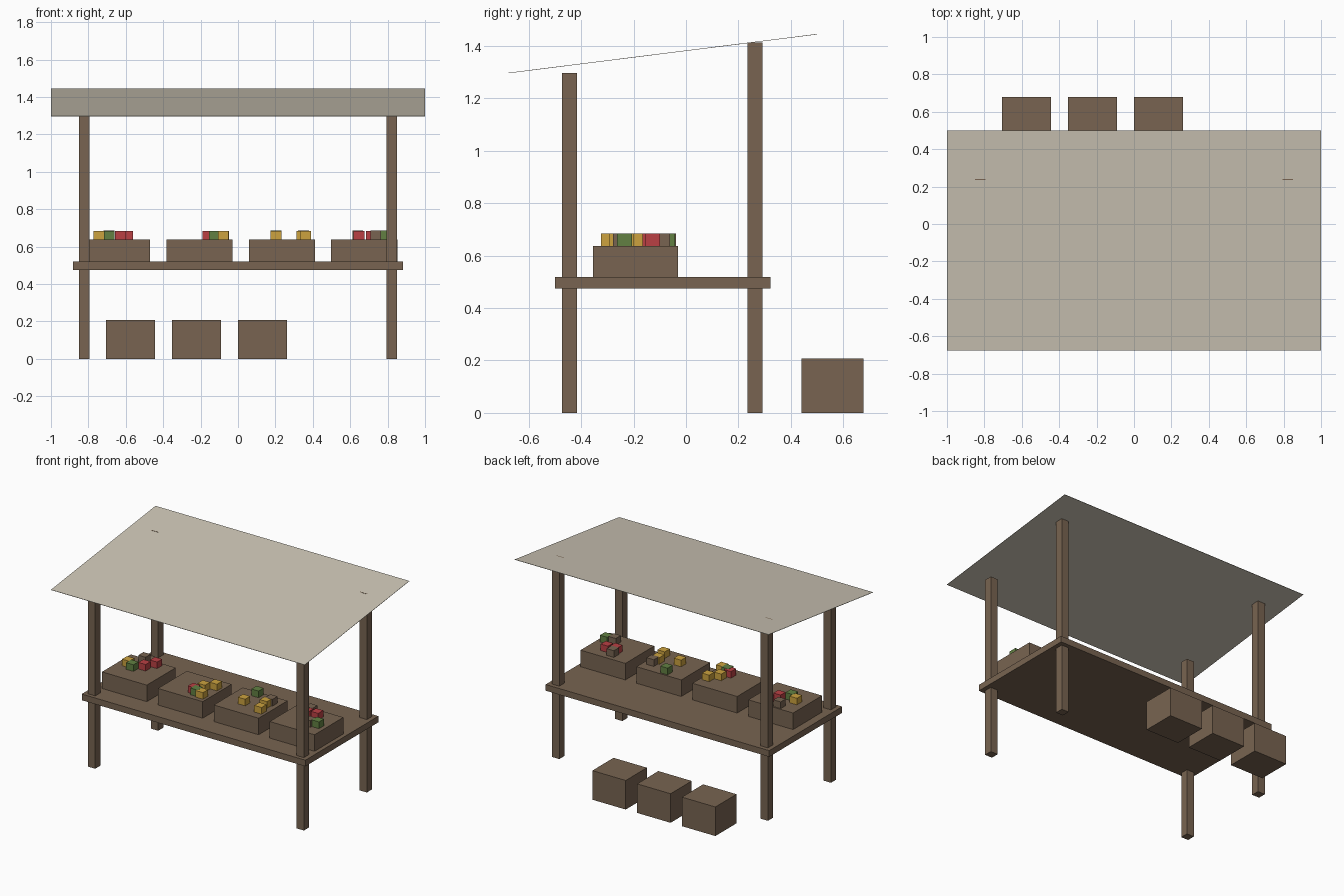
import bpy, bmesh
from mathutils import Matrix, Vector

if "Cube" in bpy.data.objects:
    bpy.data.objects.remove(bpy.data.objects["Cube"])


def material(name, rgb):
    """Flat colour given as 0-255 sRGB, stored linear."""
    m = bpy.data.materials.new(name)
    lin = [(c / 255 / 12.92) if c < 11 else ((c / 255 + 0.055) / 1.055) ** 2.4 for c in rgb]
    m.diffuse_color = (*lin, 1)
    m.use_nodes = True
    m.node_tree.nodes["Principled BSDF"].inputs["Base Color"].default_value = m.diffuse_color
    return m


WOOD = material("brown_wood", (120, 100, 81))
CANVAS = material("beige_canvas", (205, 198, 182))
RED = material("red_produce", (186, 64, 68))
YELLOW = material("yellow_produce", (204, 162, 62))
GREEN = material("green_produce", (98, 128, 66))


def box(name, lo, hi, mat):
    """Axis-aligned box between two corners."""
    lo, hi = Vector(lo), Vector(hi)
    bm = bmesh.new()
    size = hi - lo
    bmesh.ops.create_cube(bm, size=1, matrix=Matrix.Diagonal((*size, 1)))
    mesh = bpy.data.meshes.new(name)
    bm.to_mesh(mesh)
    bm.free()
    mesh.materials.append(mat)
    ob = bpy.data.objects.new(name, mesh)
    ob.location = (lo + hi) / 2
    bpy.context.collection.objects.link(ob)
    return ob


# Posts: short pair in front, tall pair behind
P = 0.0285
for side, sx in (("left", -1), ("right", 1)):
    for end, y, h in (("front", -0.445, 1.297), ("back", 0.264, 1.413)):
        x = sx * 0.822
        box(f"{end}_{side}_post", (x - P, y - P, 0), (x + P, y + P, h), WOOD)

# Counter
box("counter", (-0.881, -0.5, 0.475), (0.881, 0.322, 0.519), WOOD)

# Sloped canvas roof: a thin plate sheared upward to the back
roof = box("canvas_roof", (-1, -0.677, -0.002), (1, 0.5, 0), CANVAS)
roof.location = (0, 0, 0)
for v in roof.data.vertices:
    v.co.y -= 0.0885
    v.co.z += 1.2965 + (v.co.y + 0.677) * 0.1257

# Display crates on the counter
for i in range(4):
    x = -0.823 + 0.4405 * i
    box(f"display_crate_{i + 1}", (x, -0.355, 0.519), (x + 0.353, -0.03, 0.637), WOOD)

# Storage crates on the ground behind
for i in range(3):
    x = -0.706 + 0.353 * i
    box(f"storage_crate_{i + 1}", (x, 0.44, 0), (x + 0.263, 0.678, 0.207), WOOD)

# Produce cubes, partly sunk in the display crates
PRODUCE = {
    "red_produce": (RED, [(-0.628, -0.155), (-0.589, -0.082), (-0.161, -0.265),
                          (0.713, -0.128), (0.647, -0.138)]),
    "yellow_produce": (YELLOW, [(-0.743, -0.175), (-0.078, -0.295), (-0.077, -0.139),
                                (-0.132, -0.196), (0.203, -0.222), (0.362, -0.265),
                                (0.340, -0.172)]),
    "green_produce": (GREEN, [(-0.689, -0.205), (-0.127, -0.285), (0.203, -0.071),
                              (0.793, -0.234)]),
    "brown_produce": (WOOD, [(-0.69, -0.067), (0.35, -0.125), (0.64, -0.09),
                             (0.737, -0.25)]),
}
R = 0.0285
lift = 0.0
for name, (mat, spots) in PRODUCE.items():
    for i, (x, y) in enumerate(spots):
        lift += 0.0001  # avoids coincident top faces where cubes overlap
        box(f"{name}_{i + 1}", (x - R, y - R, 0.627), (x + R, y + R, 0.683 + lift), mat)
